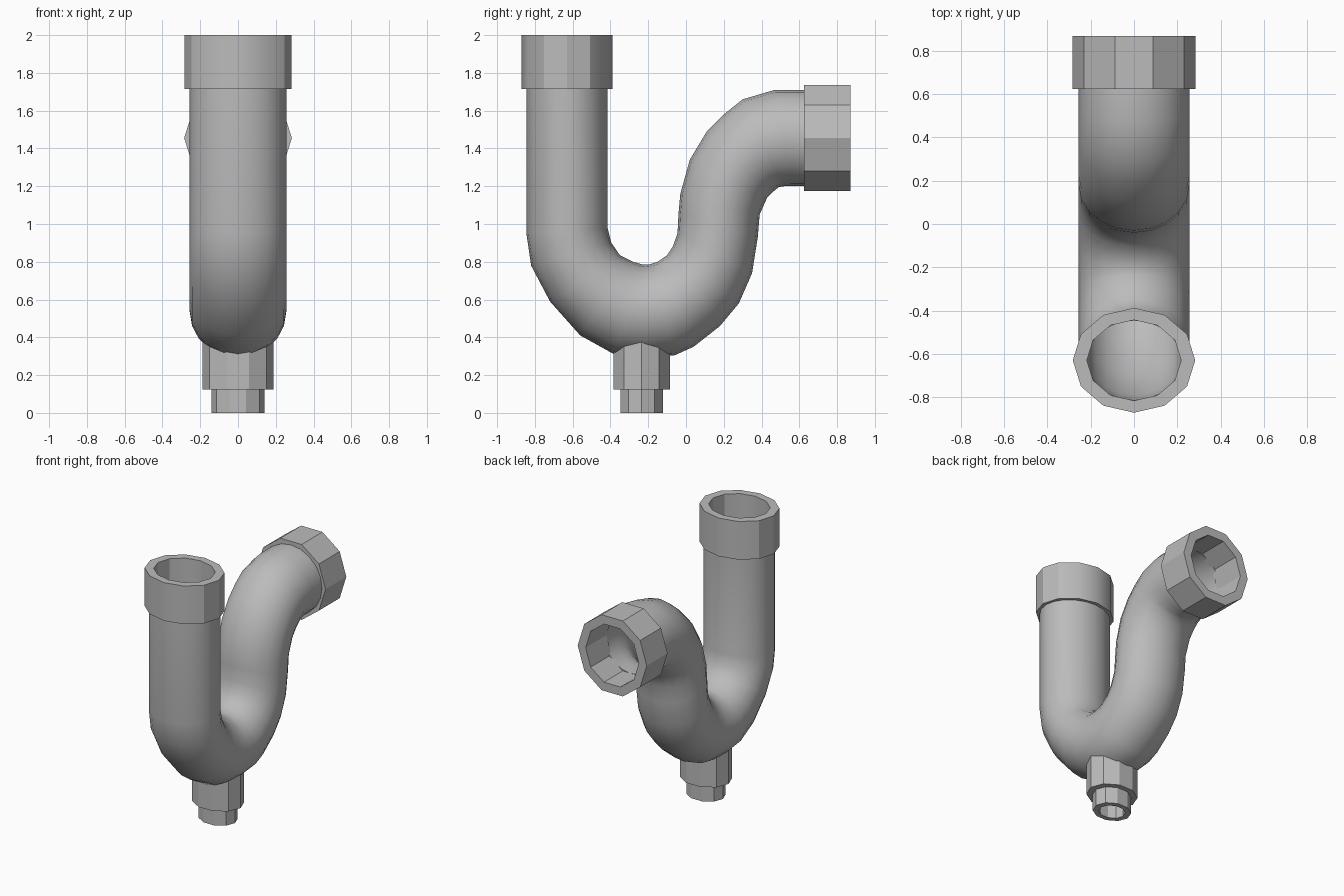
import bpy
import bmesh
from math import sin, cos, pi, radians
from mathutils import Vector, Matrix

cube = bpy.data.objects.get("Cube")
if cube:
    bpy.data.objects.remove(cube)

grey = bpy.data.materials.new("plain_grey")
grey.use_nodes = True
colour = (0.5, 0.5, 0.5, 1)
grey.diffuse_color = colour
grey.node_tree.nodes["Principled BSDF"].inputs["Base Color"].default_value = colour


def bridge(bm, first, second):
    """Join two rings of vertices with a band of quads."""
    count = len(first)
    for i in range(count):
        j = (i + 1) % count
        bm.faces.new((first[i], first[j], second[j], second[i]))


def finish(bm, name, angle):
    bmesh.ops.recalc_face_normals(bm, faces=bm.faces)
    mesh = bpy.data.meshes.new(name)
    bm.to_mesh(mesh)
    bm.free()
    mesh.materials.append(grey)
    obj = bpy.data.objects.new(name, mesh)
    bpy.context.scene.collection.objects.link(obj)
    bpy.ops.object.select_all(action="DESELECT")
    obj.select_set(True)
    bpy.context.view_layer.objects.active = obj
    bpy.ops.object.shade_smooth_by_angle(angle=radians(angle))
    return obj


def lathe(name, radius_a, radius_b, profile, sides, matrix, closed=False, cap=False):
    """Turn a profile of (radius factor, height) into an oval faceted fitting."""
    bm = bmesh.new()
    rings = []
    for factor, height in profile:
        ring = []
        for i in range(sides):
            a = 2 * pi * i / sides
            point = Vector((radius_a * factor * cos(a), radius_b * factor * sin(a), height))
            ring.append(bm.verts.new(matrix @ point))
        rings.append(ring)
    for first, second in zip(rings, rings[1:]):
        bridge(bm, first, second)
    if closed:
        bridge(bm, rings[-1], rings[0])
    if cap:
        bm.faces.new(rings[0])
    return finish(bm, name, 30)


def collar(name, radius_a, radius_b, length, sides, matrix):
    bore = 0.77
    profile = [(1, 0), (1, length), (bore, length), (bore, 0)]
    return lathe(name, radius_a, radius_b, profile, sides, matrix, closed=True)


# Pipe bend: outer and inner edge of each cross-section, as (y, z)
sections = [
    ((-.845, 1.735), (-.415, 1.735)),
    ((-.845, .95), (-.415, .98)),
    ((-.82, .78), (-.395, .9)),
    ((-.72, .59), (-.35, .835)),
    ((-.56, .41), (-.28, .8)),
    ((-.38, .31), (-.235, .787)),
    ((-.22, .29), (-.22, .785)),
    ((-.06, .305), (-.19, .787)),
    ((.04, .35), (-.15, .8)),
    ((.18, .46), (-.1, .835)),
    ((.28, .58), (-.07, .88)),
    ((.35, .74), (-.045, .95)),
    ((.38, .93), (-.04, 1.05)),
    ((.39, 1.05), (-.03, 1.16)),
    ((.43, 1.14), (.02, 1.34)),
    ((.46, 1.17), (.11, 1.49)),
    ((.49, 1.195), (.2, 1.58)),
    ((.52, 1.2), (.3, 1.66)),
    ((.56, 1.2), (.47, 1.71)),
    ((.65, 1.2), (.65, 1.71)),
]


def pipe(name, half_width, sides=20, bore=0.855):
    """Sweep an oval wall, outside and inside, along the sections."""
    bm = bmesh.new()
    walls = []
    for scale in (1, bore):
        wall = []
        for outer, inner in sections:
            low, high = Vector((0, *outer)), Vector((0, *inner))
            middle, arm = (low + high) / 2, (high - low) / 2
            ring = []
            for i in range(sides):
                a = 2 * pi * i / sides
                side = Vector((half_width * sin(a), 0, 0))
                ring.append(bm.verts.new(middle + (arm * cos(a) + side) * scale))
            wall.append(ring)
        for first, second in zip(wall, wall[1:]):
            bridge(bm, first, second)
        walls.append(wall)
    for end in (0, -1):
        bridge(bm, walls[0][end], walls[1][end])
    return finish(bm, name, 40)


pipe("trap_pipe", 0.256)

# Sockets at the two open ends
collar("inlet_collar", 0.283, 0.242, 0.285, 12, Matrix.Translation((0, -.63, 1.715)))
turn_back = Matrix.Rotation(radians(-90), 4, "X")
collar("outlet_collar", 0.285, 0.296, 0.245, 10,
       Matrix.Translation((0, .625, 1.455)) @ turn_back)

# Drain fitting under the bend: blind bore, nut, then wider sleeve
drain_profile = [(.52, .12), (.52, 0), (.75, 0), (.75, .125), (1, .125), (1, .375)]
lathe("drain_plug", 0.187, 0.157, drain_profile, 10,
      Matrix.Translation((0, -.235, 0)), cap=True)
